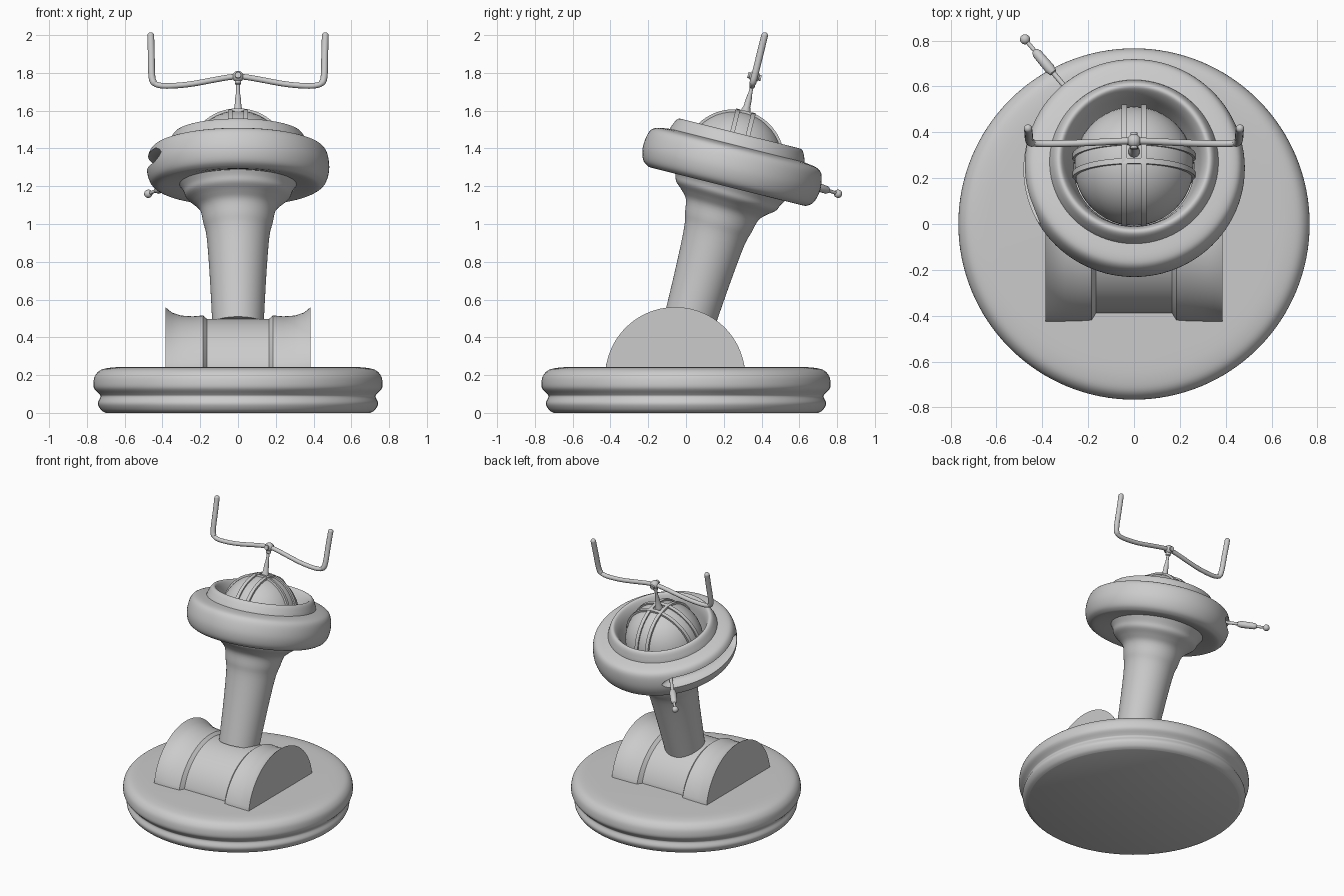
import bpy, bmesh, math
from mathutils import Vector, Matrix

if "Cube" in bpy.data.objects:
    bpy.data.objects.remove(bpy.data.objects["Cube"])

grey = bpy.data.materials.new("light_grey")
grey.use_nodes = True
tone = (0.6, 0.6, 0.6, 1)
grey.diffuse_color = tone
grey.node_tree.nodes["Principled BSDF"].inputs["Base Color"].default_value = tone

# Tilted frame shared by all head parts
HEAD = Matrix.Translation((0, 0.245, 1.31)) @ Matrix.Rotation(math.radians(-14), 4, 'X')


def make(name, bm, frame=Matrix(), angle=35):
    bmesh.ops.recalc_face_normals(bm, faces=bm.faces)
    mesh = bpy.data.meshes.new(name)
    bm.to_mesh(mesh)
    bm.free()
    mesh.transform(frame)
    mesh.materials.append(grey)
    ob = bpy.data.objects.new(name, mesh)
    bpy.context.collection.objects.link(ob)
    smooth(ob, angle)
    return ob


def smooth(ob, angle):
    bpy.ops.object.select_all(action='DESELECT')
    ob.select_set(True)
    bpy.context.view_layer.objects.active = ob
    bpy.ops.object.shade_smooth_by_angle(angle=math.radians(angle))


def loft(name, rings, frame=Matrix(), wrap=False, angle=35):
    """Skin a list of closed point rings; cap the ends unless wrapped."""
    bm = bmesh.new()
    vs = [[bm.verts.new(p) for p in ring] for ring in rings]
    n = len(vs[0])
    pairs = list(zip(vs, vs[1:])) + ([(vs[-1], vs[0])] if wrap else [])
    for a, b in pairs:
        for i in range(n):
            j = (i + 1) % n
            bm.faces.new((a[i], a[j], b[j], b[i]))
    if not wrap:
        bm.faces.new(vs[0])
        bm.faces.new(vs[-1])
    return make(name, bm, frame, angle)


def revolve(name, profile, frame=Matrix(), wrap=False, seg=96, angle=35):
    turn = [math.tau * i / seg for i in range(seg)]
    rings = [[(r * math.cos(t), r * math.sin(t), h) for t in turn] for r, h in profile]
    return loft(name, rings, frame, wrap, angle)


def rounded(points, steps=4):
    """Catmull-Rom smoothing of an open 2D profile."""
    p = [Vector(q) for q in points]
    p = [p[0]] + p + [p[-1]]
    out = []
    for a, b, c, d in zip(p, p[1:], p[2:], p[3:]):
        for k in range(steps):
            t = k / steps
            out.append(0.5 * (2 * b + (c - a) * t + (2 * a - 5 * b + 4 * c - d) * t ** 2
                              + (3 * b - a - 3 * c + d) * t ** 3))
    return out + [p[-1]]


def ball(name, centre, radius, frame=Matrix()):
    bm = bmesh.new()
    bmesh.ops.create_uvsphere(bm, u_segments=48, v_segments=24, radius=radius)
    return make(name, bm, frame @ Matrix.Translation(centre))


def along(a, b):
    """Frame at a whose z axis points to b."""
    d = Vector(b) - Vector(a)
    return Matrix.Translation(a) @ d.to_track_quat('Z', 'Y').to_matrix().to_4x4()


# Round base with a groove around its side
revolve("base", rounded([(0.70, 0), (0.725, 0.015), (0.742, 0.05), (0.728, 0.085),
                         (0.735, 0.1), (0.762, 0.13), (0.765, 0.165), (0.755, 0.2),
                         (0.725, 0.228), (0.67, 0.24), (0.6, 0.243)]), seg=128)

# Arched hub: recessed middle, wings flaring towards their ends
half = [(0.165, 0.33, 0.255), (0.185, 0.362, 0.273), (0.24, 0.366, 0.268),
        (0.3, 0.367, 0.272), (0.35, 0.368, 0.288), (0.385, 0.367, 0.317)]
stations = [(-x, w, h) for x, w, h in reversed(half)] + half
arches = []
for x, w, h in stations:
    R = (w * w + h * h) / (2 * h)
    a = math.asin(min(1, w / R))
    arch = [(x, -0.057 + R * math.sin(a * k / 20), 0.243 + h - R + R * math.cos(a * k / 20))
            for k in range(-20, 21)]
    arches.append([(x, -0.057 + w, 0.2)] + [(x, -0.057 - w, 0.2)] + arch)
loft("hub", arches)

# Leaning column flaring into a cup under the head
STALK = HEAD @ Matrix.Translation((0, 0, -0.35)) @ Matrix.Rotation(math.radians(-2.3), 4, 'X')
revolve("column", rounded([(0.136, -0.52), (0.150, -0.25), (0.166, -0.04), (0.184, 0.04),
                           (0.2, 0.11), (0.235, 0.15), (0.275, 0.185), (0.29, 0.22),
                           (0.315, 0.26)]), STALK)

# Head ring with raised inner rim
outer = rounded([(0.264, -0.09), (0.4, -0.115), (0.445, -0.105), (0.47, -0.075), (0.483, -0.02),
                 (0.478, 0.04), (0.462, 0.08), (0.43, 0.098), (0.368, 0.108)])
rim = rounded([(0.364, 0.122), (0.348, 0.158), (0.332, 0.173), (0.315, 0.166),
               (0.295, 0.125), (0.278, 0.06), (0.262, 0.0)])
ring = revolve("head_ring", outer + rim, HEAD, wrap=True)

# Lever slot cut into the side of the ring
rings = []
N = 40
for i in range(N + 1):
    t = math.radians(122 + 90 * i / N)
    s = max(0.15, min(1, math.sqrt(min(i, N - i) / 4)))
    section = []
    for k in range(20):
        u = math.tau * k / 20
        r = 0.49 + 0.085 * s * math.cos(u)
        section.append((r * math.cos(t), r * math.sin(t), 0.01 + 0.04 * s * math.sin(u)))
    rings.append(section)
cutter = loft("slot_cutter", rings, HEAD)
cutter.hide_render = True
cutter.hide_viewport = True
cut = ring.modifiers.new("slot", 'BOOLEAN')
cut.object = cutter
cut.operation = 'DIFFERENCE'
cut.solver = 'EXACT'
bpy.context.view_layer.objects.active = ring
bpy.ops.object.modifier_apply(modifier="slot")
bpy.data.objects.remove(cutter)
smooth(ring, 35)

# Dome with crossed pairs of ribs
CORE = HEAD @ Matrix.Translation((0, 0, 0.03))
ball("dome", (0, 0, 0), 0.26, CORE)
for label, axis in (("lengthwise", 'Y'), ("crosswise", 'X')):
    for side in (-1, 1):
        turn = CORE @ Matrix.Rotation(math.pi / 2, 4, axis) @ Matrix.Translation((0, 0, side * 0.042))
        revolve(f"{label}_rib", [(0.24, -0.012), (0.268, -0.012), (0.268, 0.012), (0.24, 0.012)],
                turn, wrap=True)

# Stem and knuckle
revolve("stem", [(0.026, 0.27), (0.024, 0.305), (0.018, 0.32), (0.016, 0.36), (0.010, 0.4),
                 (0.010, 0.44), (0.017, 0.445), (0.017, 0.485)], HEAD, seg=24)
ball("knuckle", (0, 0, 0.485), 0.03, HEAD)
pin = HEAD @ Matrix.Translation((0, 0, 0.485)) @ Matrix.Rotation(math.pi / 2, 4, 'X')
revolve("knuckle_pin", [(0.016, -0.036), (0.016, 0.036)], pin, seg=24)

# Bent handlebar swept along a mirrored path
side = [(0.03, 0.483), (0.1, 0.472), (0.25, 0.444), (0.36, 0.434), (0.42, 0.438),
        (0.448, 0.456), (0.457, 0.5), (0.459, 0.6), (0.462, 0.708)]
path = rounded([(-x, h) for x, h in reversed(side)] + side, 5)
rings = []
for i, p in enumerate(path):
    d = (path[min(i + 1, len(path) - 1)] - path[max(i - 1, 0)]).normalized()
    r = 0.015 + 0.003 * (abs(p.x) > 0.44)
    rings.append([(p.x - d.y * r * math.cos(u), r * math.sin(u), p.y + d.x * r * math.cos(u))
                  for u in (math.tau * k / 16 for k in range(16))])
loft("handlebar", rings, HEAD)
for s in (-1, 1):
    ball("handlebar_tip", (s * 0.462, 0, 0.708), 0.018, HEAD)

# Lever with grip and ball end
start, end = (-0.26, 0.55, 1.245), (-0.475, 0.805, 1.16)
L = (Vector(end) - Vector(start)).length
revolve("lever", [(0.011, 0), (0.011, L * 0.42), (0.017, L * 0.43), (0.023, L * 0.5),
                  (0.021, L * 0.76), (0.014, L * 0.8), (0.009, L * 0.81), (0.009, L)],
        along(start, end), seg=24)
ball("lever_knob", end, 0.022)
